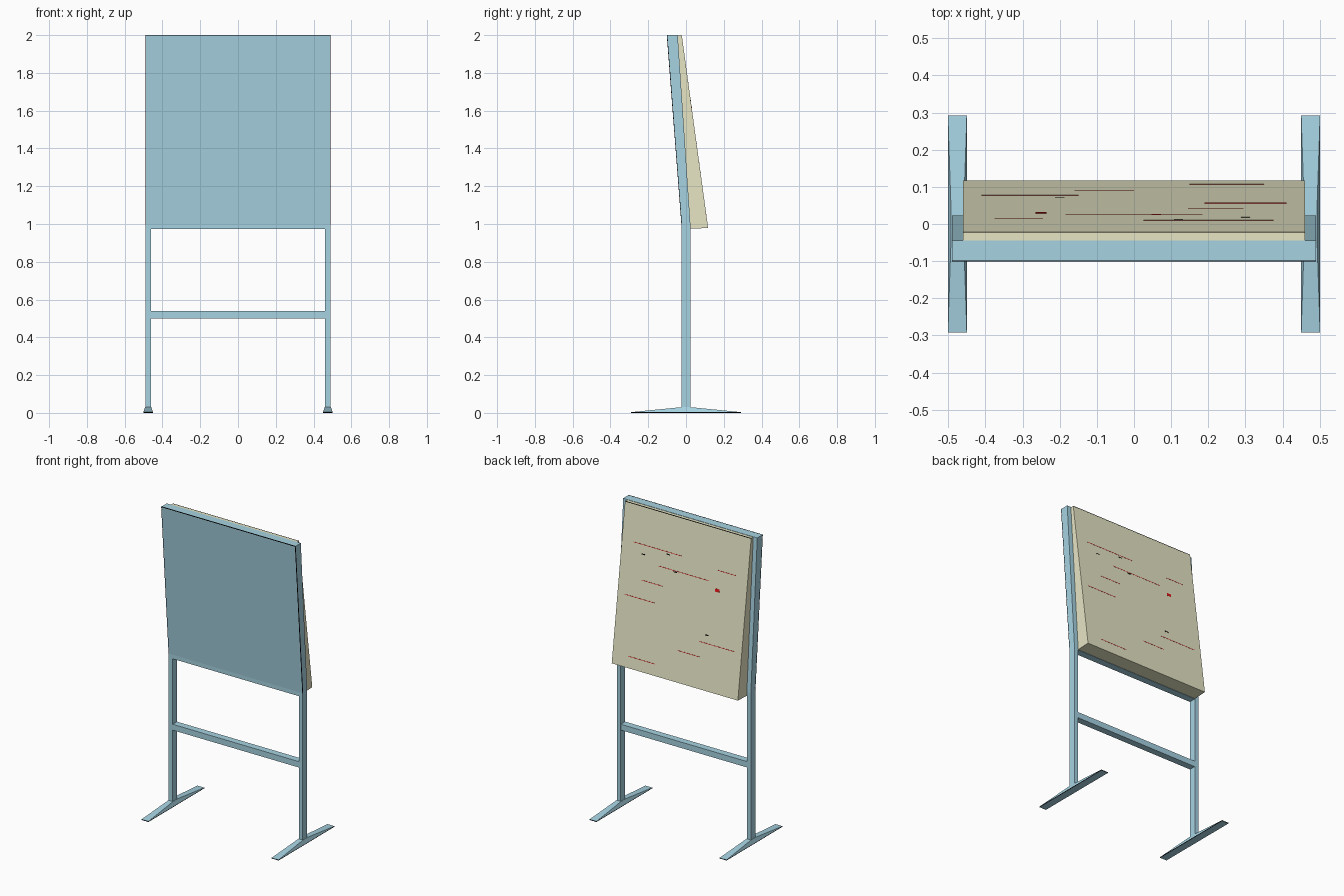
import bpy, bmesh

if "Cube" in bpy.data.objects:
    bpy.data.objects.remove(bpy.data.objects["Cube"])


def material(name, rgb):
    m = bpy.data.materials.new(name)
    m.diffuse_color = (*rgb, 1)
    m.use_nodes = True
    m.node_tree.nodes["Principled BSDF"].inputs["Base Color"].default_value = m.diffuse_color
    return m


BLUE = material("pale_blue_metal", (0.385, 0.65, 0.76))
TAN = material("beige_box", (0.80, 0.79, 0.56))
RED = material("red_mark", (0.75, 0.01, 0.01))
BLACK = material("black_trim", (0.0, 0.0, 0.0))


def finish(bm, name, *mats):
    bmesh.ops.recalc_face_normals(bm, faces=bm.faces)
    me = bpy.data.meshes.new(name)
    bm.to_mesh(me)
    bm.free()
    for m in mats:
        me.materials.append(m)
    ob = bpy.data.objects.new(name, me)
    bpy.context.collection.objects.link(ob)
    return ob


def extrude_x(name, profile, x0, x1, mat):
    """Prism with a (y, z) profile running from x0 to x1."""
    bm = bmesh.new()
    a, b = [[bm.verts.new((x, y, z)) for y, z in profile] for x in (x0, x1)]
    bm.faces.new(a)
    bm.faces.new(b)
    n = len(profile)
    for i in range(n):
        j = (i + 1) % n
        bm.faces.new((a[i], a[j], b[j], b[i]))
    return finish(bm, name, mat)


def rect(y0, y1, z0, z1):
    return [(y0, z0), (y1, z0), (y1, z1), (y0, z1)]


def foot(name, cx):
    # Flat base with a black rim, rising to a narrow top under the post
    bm = bmesh.new()
    rings = [(0.0255, 0.292, 0.0), (0.0255, 0.292, 0.004), (0.0165, 0.026, 0.03)]
    loops = [[bm.verts.new((cx + sx * w, sy * d, z))
              for sx, sy in ((-1, -1), (1, -1), (1, 1), (-1, 1))]
             for w, d, z in rings]
    bm.faces.new(loops[0])
    bm.faces.new(loops[-1])
    for k, (lo, hi) in enumerate(zip(loops, loops[1:])):
        for i in range(4):
            j = (i + 1) % 4
            f = bm.faces.new((lo[i], lo[j], hi[j], hi[i]))
            f.material_index = 1 if k == 0 else 0
    return finish(bm, name, BLUE, BLACK)


# Posts and feet on both sides
for side, s in (("left", -1), ("right", 1)):
    extrude_x(side + "_post", rect(-0.024, 0.023, 0.025, 0.973),
              s * 0.461, s * 0.49, BLUE)
    foot(side + "_foot", s * 0.4755)

# Cross rail between the posts
extrude_x("cross_rail", rect(-0.023, 0.022, 0.501, 0.54), -0.461, 0.461, BLUE)

# Leaning front panel
extrude_x("front_panel",
          [(-0.024, 0.973), (-0.024, 1.0), (-0.101, 2.0),
           (-0.044, 2.0), (0.023, 1.0), (0.023, 0.973)],
          -0.49, 0.49, BLUE)

# Wedge-shaped box on the back
extrude_x("back_box",
          [(0.0, 0.974), (0.117, 0.979), (-0.022, 1.998), (-0.05, 1.998),
           (0.015, 1.0)],
          -0.461, 0.461, TAN)

# Black hairline trim on the panel's front edges and the box's top edge
for side, s in (("left", -1), ("right", 1)):
    extrude_x(side + "_edge_trim",
              [(-0.0246, 1.0), (-0.1016, 2.0), (-0.0985, 2.0), (-0.0215, 1.0)],
              s * 0.4875, s * 0.4905, BLACK)
extrude_x("top_edge_trim", rect(-0.1014, -0.098, 1.997, 2.0005),
          -0.4905, 0.4905, BLACK)
extrude_x("box_edge_trim", rect(-0.0235, -0.021, 1.9955, 1.9985),
          -0.461, 0.461, BLACK)


def mark(name, x, y, w, h, mat):
    """Thin plate on the sloping back, located by its x and y."""
    def slope(z):
        return 0.117 - (z - 0.979) * 0.139 / 1.019
    z = 0.979 + (0.117 - y) * 1.019 / 0.139
    lo, hi = z - h / 2, z + h / 2
    extrude_x(name, [(slope(lo) - 0.001, lo), (slope(lo) + 0.001, lo),
                     (slope(hi) + 0.001, hi), (slope(hi) - 0.001, hi)],
              x - w / 2, x + w / 2, mat)


# Small red and black marks on the back
mark("red_patch", -0.25, 0.03, 0.03, 0.02, RED)
for x, y, w in ((0.25, 0.107, 0.2), (-0.08, 0.09, 0.16), (-0.28, 0.077, 0.26),
                (0.3, 0.056, 0.22), (0.0, 0.024, 0.37), (0.2, 0.01, 0.35),
                (-0.31, 0.013, 0.13), (0.22, 0.04, 0.15)):
    mark("red_line", x, y, w, 0.003, RED)
for x, y in ((-0.2, 0.07), (0.06, 0.025), (0.3, 0.018), (0.12, 0.012)):
    mark("black_fleck", x, y, 0.025, 0.006, BLACK)
